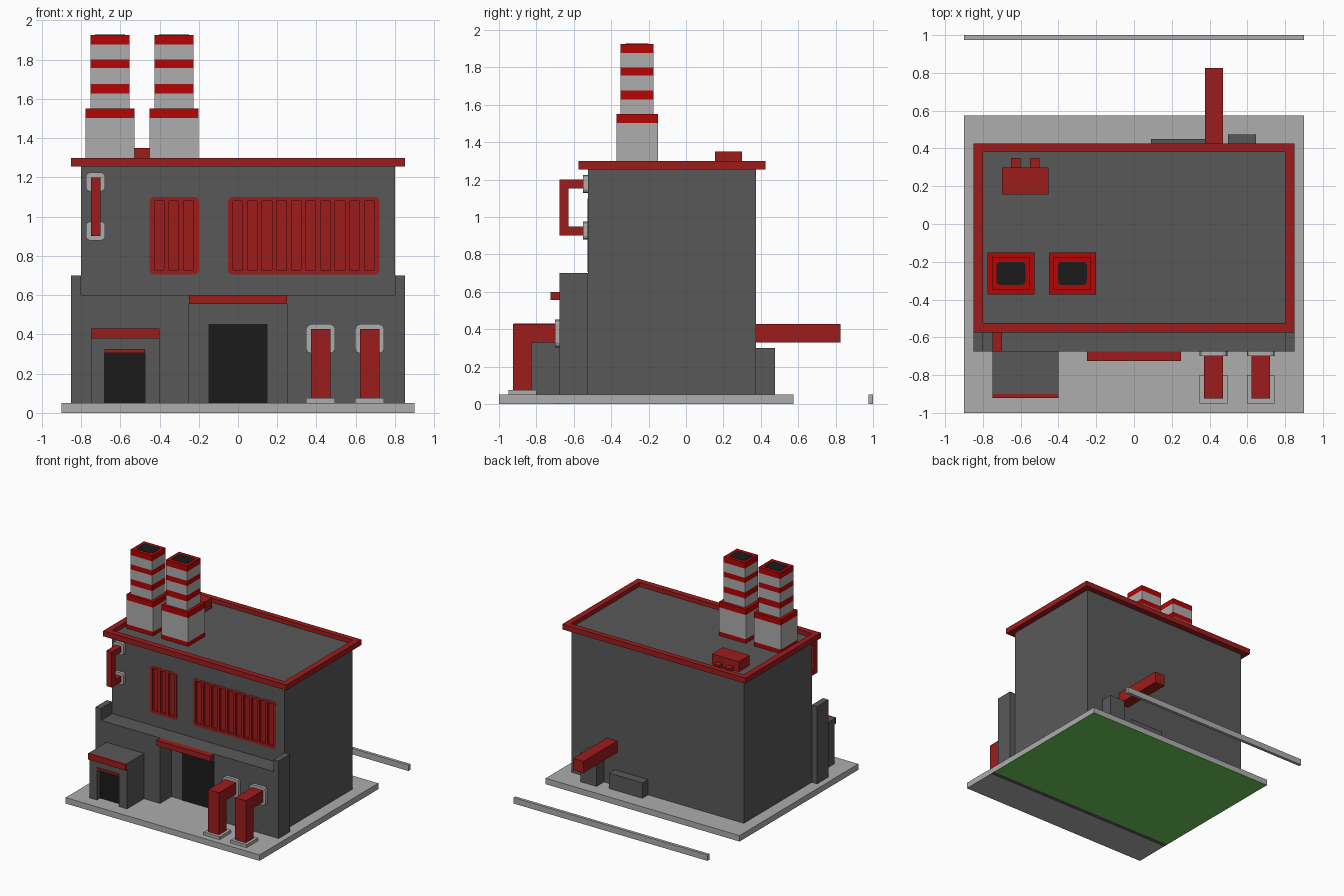
import bpy, bmesh

old = bpy.data.objects.get("Cube")
if old:
    bpy.data.objects.remove(old, do_unlink=True)


def material(name, hex_code):
    """Flat colour from an sRGB hex code, stored as linear values."""
    srgb = [int(hex_code[i:i + 2], 16) / 255 for i in (0, 2, 4)]
    col = [c / 12.92 if c < 0.04045 else ((c + 0.055) / 1.055) ** 2.4 for c in srgb] + [1]
    m = bpy.data.materials.new(name)
    m.diffuse_color = col
    m.use_nodes = True
    m.node_tree.nodes["Principled BSDF"].inputs["Base Color"].default_value = col
    return m


WALL = material("dark grey wall", "595959")
STONE = material("light grey concrete", "ADADAD")
RED = material("dull red trim", "9D1C1C")
STRIPE = material("bright red stripe", "B50505")
BLACK = material("near black opening", "1B1B1B")
GREEN = material("grass green", "6FCB5D")


def box(name, x, y, z, mat=None, bevel=0.0, axis=1):
    """Box from three (low, high) ranges; bevel rounds edges along one axis."""
    bm = bmesh.new()
    bmesh.ops.create_cube(bm, size=1)
    for v in bm.verts:
        v.co = [(r[0] + r[1]) / 2 + c * (r[1] - r[0]) for r, c in zip((x, y, z), v.co)]
    if bevel:
        edges = [e for e in bm.edges
                 if abs(e.verts[0].co[axis] - e.verts[1].co[axis]) > 1e-5]
        bmesh.ops.bevel(bm, geom=edges, offset=bevel, segments=2,
                        profile=0.5, affect='EDGES')
    me = bpy.data.meshes.new(name)
    bm.to_mesh(me)
    bm.free()
    ob = bpy.data.objects.new(name, me)
    bpy.context.collection.objects.link(ob)
    if mat:
        me.materials.append(mat)
    return ob


def cut(target, x, y, z):
    """Cut a rectangular recess into a part."""
    cutter = box("cutter", x, y, z)
    cutter.hide_render = True
    mod = target.modifiers.new("recess", 'BOOLEAN')
    mod.operation, mod.solver, mod.object = 'DIFFERENCE', 'EXACT', cutter
    bpy.context.view_layer.objects.active = target
    bpy.ops.object.modifier_apply(modifier=mod.name)
    bpy.data.objects.remove(cutter, do_unlink=True)


# Ground slab with coloured underside, and the separate kerb behind it
box("ground_slab", (-0.9, 0.9), (-1, 0.575), (0.004, 0.05), STONE)
box("underside_front", (-0.9, 0.9), (-1, -0.7), (0, 0.004), STONE)
box("underside_strip", (-0.9, 0.9), (-0.7, -0.66), (0, 0.004), WALL)
box("underside_grass", (-0.9, 0.9), (-0.66, 0.575), (0, 0.004), GREEN)
box("rear_kerb", (-0.9, 0.9), (0.975, 1), (0, 0.05), STONE)

# Main hall and roof rim
hall = box("main_hall", (-0.8, 0.8), (-0.525, 0.375), (0.05, 1.26), WALL)
rim = box("roof_rim", (-0.85, 0.85), (-0.575, 0.425), (1.255, 1.3), RED)
cut(rim, (-0.8, 0.8), (-0.525, 0.38), (1.2, 1.4))
box("roof_deck", (-0.8, 0.8), (-0.525, 0.38), (1.255, 1.265), WALL)

# Louvred windows set into the front wall
for name, x0, x1, count in (("small_louvre", -0.45, -0.2, 3), ("large_louvre", -0.05, 0.72, 10)):
    cut(hall, (x0 + 0.01, x1 - 0.01), (-0.6, -0.495), (0.72, 1.085))
    louvre = box(name, (x0, x1), (-0.527, -0.497), (0.705, 1.1), RED, bevel=0.02)
    for i in range(count):
        px = x0 + 0.0235 + i * 0.0745
        cut(louvre, (px, px + 0.05), (-0.6, -0.507), (0.727, 1.08))

# Front annex with recessed entrance and side piers
annex = box("front_annex", (-0.8, 0.8), (-0.675, -0.525), (0.05, 0.6), WALL)
cut(annex, (-0.25, 0.25), (-0.8, -0.4), (0, 0.555))
for side, s in (("left", 1), ("right", -1)):
    box(side + "_pier", sorted((s * 0.8, s * 0.85)), (-0.675, -0.525), (0.05, 0.7), WALL)
box("entrance_canopy", (-0.25, 0.25), (-0.725, -0.675), (0.555, 0.6), RED)
box("entrance_door", (-0.15, 0.15), (-0.531, -0.524), (0.05, 0.453), BLACK)

# Small porch with its own door
porch = box("porch", (-0.75, -0.4), (-0.9, -0.675), (0.05, 0.43), WALL)
cut(porch, (-0.68, -0.475), (-1, -0.85), (0, 0.325))
box("porch_fascia", (-0.75, -0.4), (-0.92, -0.9), (0.38, 0.43), RED)
box("porch_lintel", (-0.68, -0.475), (-0.908, -0.85), (0.305, 0.325), RED)
box("porch_door", (-0.68, -0.475), (-0.858, -0.85), (0.05, 0.305), BLACK)

# Pair of elbow pipes from the annex to the ground
for i, cx in enumerate((0.42, 0.67), 1):
    w, p = (cx - 0.049, cx + 0.051), (cx - 0.073, cx + 0.075)
    box(f"elbow_pipe_{i}_upright", w, (-0.925, -0.825), (0.07, 0.428), RED)
    box(f"elbow_pipe_{i}_arm", w, (-0.825, -0.675), (0.33, 0.428), RED)
    box(f"elbow_pipe_{i}_wall_plate", p, (-0.7, -0.675), (0.303, 0.452), STONE, bevel=0.025)
    box(f"elbow_pipe_{i}_floor_plate", p, (-0.95, -0.8), (0.05, 0.075), STONE)

# Bracket pipe high on the front wall
box("bracket_pipe_upright", (-0.75, -0.7), (-0.675, -0.627), (0.902, 1.2), RED)
for name, z in (("upper", 1.177), ("lower", 0.927)):
    box(f"bracket_pipe_{name}_arm", (-0.75, -0.7), (-0.627, -0.525), (z - 0.025, z + 0.023), RED)
    box(f"bracket_pipe_{name}_plate", (-0.775, -0.677), (-0.55, -0.525),
        (z - 0.048, z + 0.048), STONE, bevel=0.02)

# Rear pipe and cabinets
box("rear_pipe", (0.375, 0.47), (0.375, 0.825), (0.33, 0.427), RED)
box("rear_tall_cabinet", (0.498, 0.645), (0.375, 0.475), (0.05, 0.3), WALL)
box("rear_low_cabinet", (0.09, 0.4), (0.375, 0.45), (0.05, 0.18), WALL)

# Roof unit with two outlets
box("roof_unit", (-0.7, -0.452), (0.155, 0.3), (1.26, 1.35), RED)
for i, x in enumerate((-0.65, -0.55), 1):
    box(f"roof_unit_outlet_{i}", (x, x + 0.05), (0.3, 0.35), (1.265, 1.297), RED)

# Two striped chimneys, stacked from bands
levels = [1.3, 1.55, 1.627, 1.677, 1.757, 1.8, 1.877, 1.925]
for n, cx in enumerate((-0.652, -0.326), 1):
    bx, by = (cx - 0.124, cx + 0.124), (-0.372, -0.15)
    box(f"chimney_{n}_foot", bx, by, (1.26, 1.3), STRIPE)
    box(f"chimney_{n}_base", bx, by, (1.3, 1.503), STONE)
    box(f"chimney_{n}_collar", bx, by, (1.503, 1.55), STRIPE)
    for k in range(1, len(levels) - 1):
        box(f"chimney_{n}_band_{k}", (cx - 0.099, cx + 0.099), (-0.35, -0.174),
            (levels[k], levels[k + 1]), STONE if k % 2 else STRIPE)
    box(f"chimney_{n}_mouth", (cx - 0.077, cx + 0.077), (-0.323, -0.2),
        (1.92, 1.927), BLACK, bevel=0.02, axis=2)
